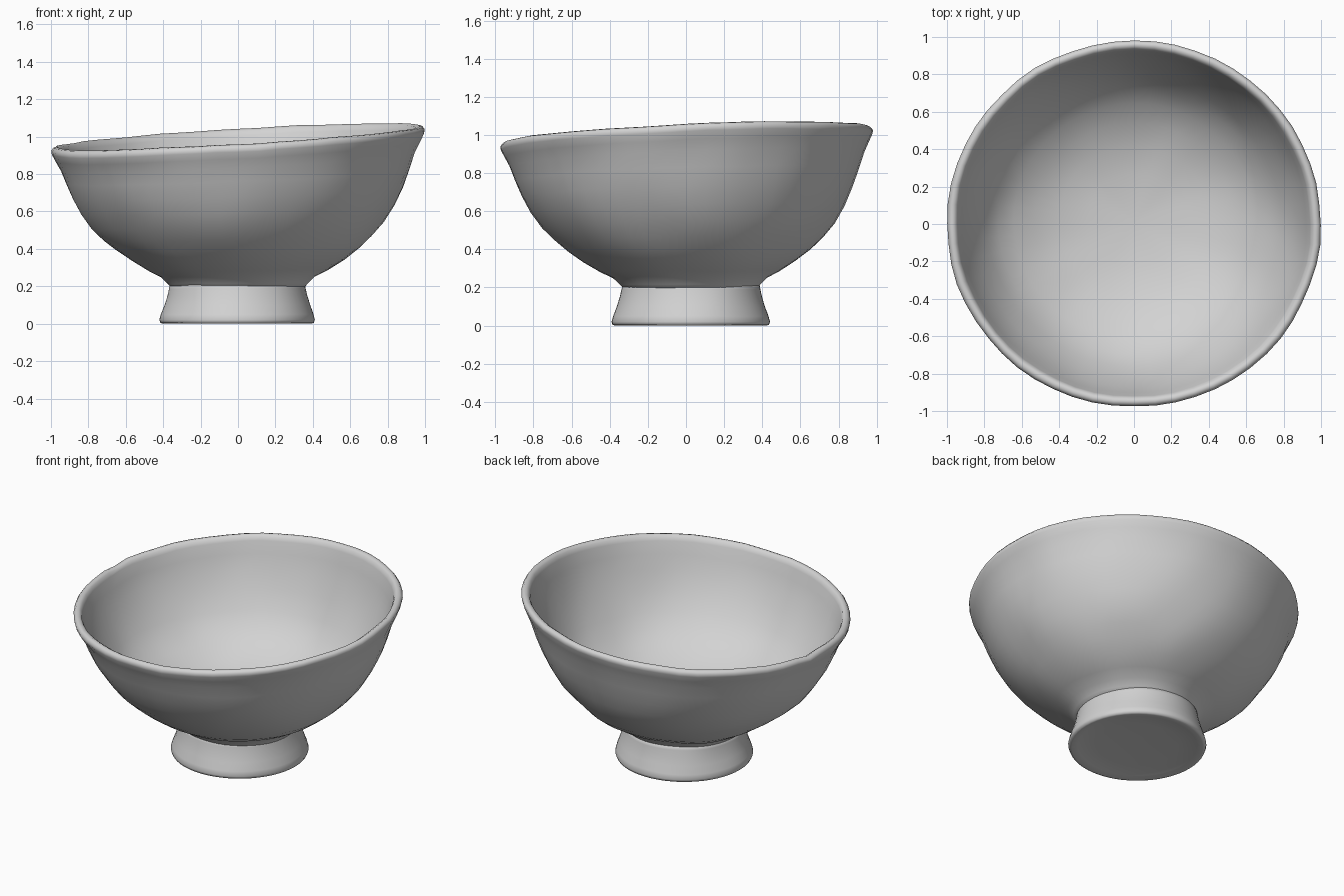
import bpy
import bmesh
import math
from mathutils import Vector, noise

old = bpy.data.objects.get("Cube")
if old:
    bpy.data.objects.remove(old, do_unlink=True)

SEGMENTS = 56
GREY = (0.65, 0.65, 0.65, 1)

clay = bpy.data.materials.new("plain_grey_clay")
clay.use_nodes = True
clay.diffuse_color = GREY
clay.node_tree.nodes["Principled BSDF"].inputs["Base Color"].default_value = GREY


def lathe(name, profile, shape):
    """Turn a closed profile (starting and ending on the axis), then shape each point."""
    bm = bmesh.new()
    rings = []
    for r, z in profile:
        count = 1 if r == 0 else SEGMENTS
        angles = [math.tau * i / SEGMENTS for i in range(count)]
        rings.append([bm.verts.new(shape(Vector((r * math.cos(a), r * math.sin(a), z))))
                      for a in angles])
    for low, high in zip(rings, rings[1:]):
        for i in range(SEGMENTS):
            j = (i + 1) % SEGMENTS
            corners = [low[i % len(low)], low[j % len(low)],
                       high[j % len(high)], high[i % len(high)]]
            bm.faces.new(list(dict.fromkeys(corners)))
    bmesh.ops.recalc_face_normals(bm, faces=bm.faces)
    mesh = bpy.data.meshes.new(name)
    bm.to_mesh(mesh)
    bm.free()
    mesh.materials.append(clay)
    obj = bpy.data.objects.new(name, mesh)
    bpy.context.collection.objects.link(obj)
    bpy.ops.object.select_all(action="DESELECT")
    obj.select_set(True)
    bpy.context.view_layer.objects.active = obj
    bpy.ops.object.shade_smooth_by_angle(angle=math.radians(60))


def hand_made(p, amount):
    """Gentle dents of hand-formed clay."""
    return p + noise.noise_vector(p * 4) * amount


def shape_bowl(p):
    # The rim leans up to the back left; the lean fades towards the foot
    lean = max(0, min(1, (p.z - 0.25) / 0.7))
    q = hand_made(p, 0.008)
    q.z += lean * (0.06 * p.x + 0.042 * p.y)
    q.x *= 1.005
    q.y = q.y * 0.985 + 0.02 * (1 - lean)
    # Small nick on the right edge of the rim
    if p.z > 0.97 and p.x < 0:
        q.z -= 0.015 * math.exp(-((p.y - 0.13) / 0.06) ** 2)
    return q


def shape_foot(p):
    q = hand_made(p, 0.008 * min(1, p.z / 0.1))
    return q + Vector((-0.005, 0.025, 0))


# Bowl: underside, outer wall, rolled lip, inner wall and floor
lathe("bowl", [
    (0, 0.17), (0.34, 0.18), (0.375, 0.215), (0.41, 0.25), (0.48, 0.285),
    (0.565, 0.335), (0.645, 0.395), (0.71, 0.455), (0.775, 0.525), (0.832, 0.61),
    (0.88, 0.70), (0.917, 0.79), (0.945, 0.87), (0.97, 0.92), (0.99, 0.96),
    (0.994, 0.98), (0.982, 0.996), (0.965, 1.0), (0.948, 0.99), (0.938, 0.965),
    (0.92, 0.89), (0.89, 0.80), (0.845, 0.69), (0.78, 0.575), (0.72, 0.495),
    (0.64, 0.425), (0.53, 0.36), (0.40, 0.31), (0.25, 0.28), (0, 0.265)],
    shape_bowl)

# Flared foot, closed underneath by a nearly flat base
lathe("foot", [
    (0, 0.02), (0.25, 0.018), (0.36, 0.01), (0.395, 0), (0.41, 0.004),
    (0.416, 0.02), (0.408, 0.05), (0.39, 0.1), (0.375, 0.15),
    (0.366, 0.19), (0.362, 0.21), (0.33, 0.225), (0, 0.225)],
    shape_foot)
